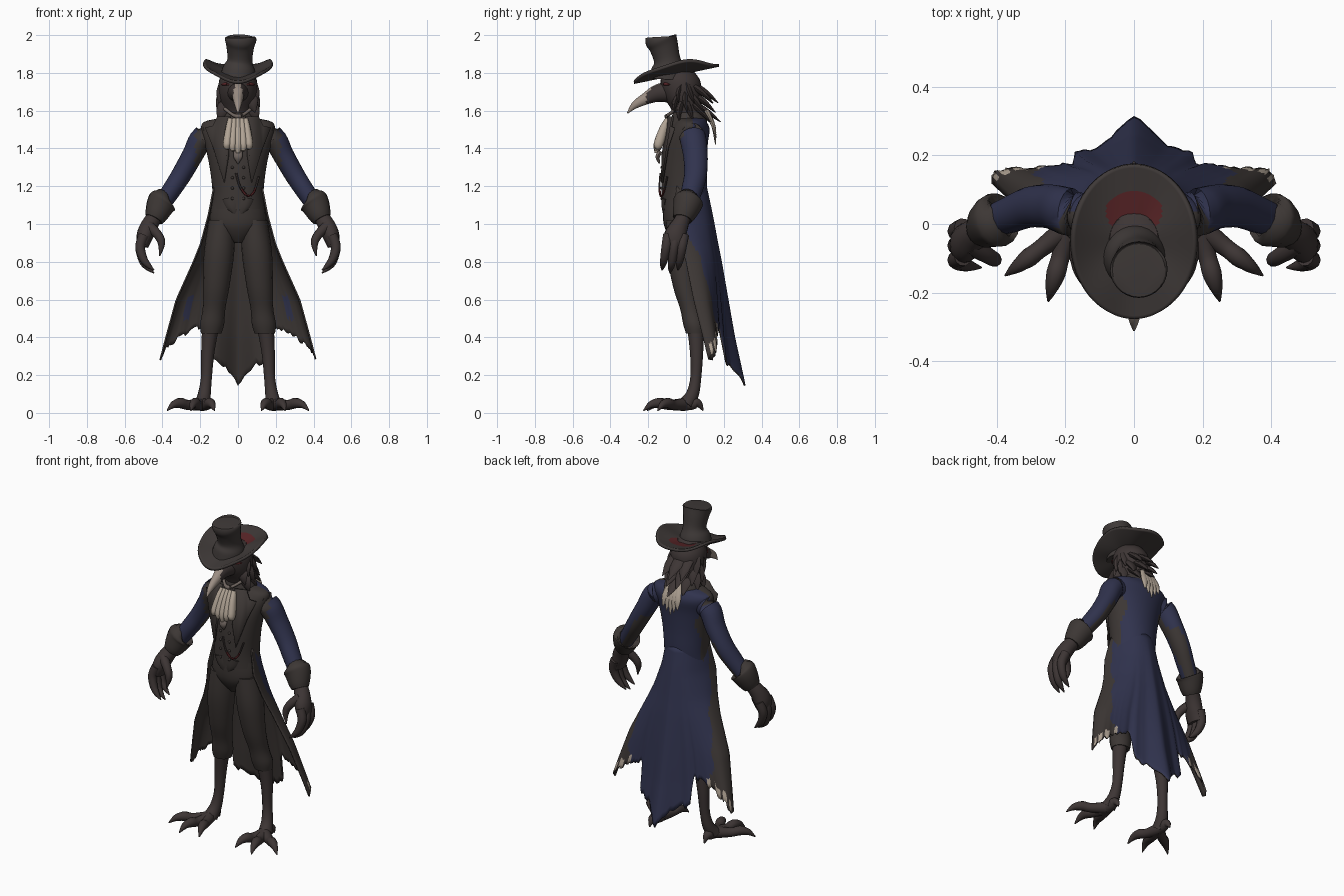
import bpy, bmesh, math, random
from mathutils import Vector

random.seed(4)
cube = bpy.data.objects.get("Cube")
if cube:
    bpy.data.objects.remove(cube, do_unlink=True)


def material(name, r, g, b):
    m = bpy.data.materials.new(name)
    m.use_nodes = True
    m.diffuse_color = (r, g, b, 1)
    node = next(n for n in m.node_tree.nodes if n.type == 'BSDF_PRINCIPLED')
    node.inputs["Base Color"].default_value = (r, g, b, 1)
    node.inputs["Roughness"].default_value = 0.9
    return m


CLOTH = material("dark_cloth", .046, .038, .035)
HAT = material("hat_felt", .049, .041, .039)
SKIN = material("dark_skin", .047, .036, .035)
BLUE = material("coat_blue", .03, .033, .076)
PALE = material("pale_linen", .44, .37, .30)
HORN = material("beak_horn", .33, .27, .23)
RED = material("dark_red", .1, .018, .02)
GREY = material("dull_metal", .16, .13, .115)


def finish(name, bm, mats, rule=None, mirror=False, recalc=True, angle=50):
    """Turn a bmesh into a smooth shaded object, with colours chosen by rule."""
    if recalc:
        bmesh.ops.recalc_face_normals(bm, faces=bm.faces)
    for f in bm.faces:
        f.smooth = True
        if rule:
            f.material_index = rule(f.calc_center_median())
    me = bpy.data.meshes.new(name)
    bm.to_mesh(me)
    bm.free()
    for m in mats:
        me.materials.append(m)
    me.set_sharp_from_angle(angle=math.radians(angle))
    ob = bpy.data.objects.new(name, me)
    bpy.context.collection.objects.link(ob)
    if mirror:
        ob.modifiers.new("mirror", 'MIRROR')
    return ob


def thicken(ob, depth, shift=0):
    s = ob.modifiers.new("thickness", 'SOLIDIFY')
    s.thickness, s.offset = depth, -1
    s.material_offset = s.material_offset_rim = shift


def smooth_path(pts, steps):
    """Catmull-Rom through tuples of any length."""
    out = []
    for i in range(len(pts) - 1):
        a, b, c, d = pts[max(i - 1, 0)], pts[i], pts[i + 1], pts[min(i + 2, len(pts) - 1)]
        for k in range(steps):
            t = k / steps
            out.append([q + .5 * t * (r - p + t * (2 * p - 5 * q + 4 * r - s + t * (3 * (q - r) + s - p)))
                        for p, q, r, s in zip(a, b, c, d)])
    return out + [list(pts[-1])]


def tube(name, stations, mats, sides=16, steps=4, level=False, **kw):
    """Loft ovals along stations of (x, y, z, radius[, second radius])."""
    rows = smooth_path([s if len(s) == 5 else (*s, s[3]) for s in stations], steps)
    bm = bmesh.new()
    rings = []
    for i, row in enumerate(rows):
        t = (Vector(rows[min(i + 1, len(rows) - 1)][:3]) - Vector(rows[max(i - 1, 0)][:3])).normalized()
        if level:
            u, v = Vector((1, 0, 0)), Vector((0, 1, 0))
        else:
            u = Vector((1, 0, 0)) if abs(t.x) < .85 else Vector((0, 1, 0))
            u = (u - t * u.dot(t)).normalized()
            v = t.cross(u)
        a, b = max(row[3], .002), max(row[4], .002)
        rings.append([bm.verts.new(Vector(row[:3]) + u * a * math.cos(w) + v * b * math.sin(w))
                      for w in (math.tau * k / sides for k in range(sides))])
    for p, q in zip(rings, rings[1:]):
        for k in range(sides):
            n = (k + 1) % sides
            bm.faces.new((p[k], p[n], q[n], q[k]))
    bm.faces.new(rings[0])
    bm.faces.new(rings[-1])
    return finish(name, bm, mats if isinstance(mats, list) else [mats], **kw)


def grid(name, nu, nv, point, mats, rule):
    bm = bmesh.new()
    v = [[bm.verts.new(point(i / nu, j / nv)) for j in range(nv + 1)] for i in range(nu + 1)]
    for i in range(nu):
        for j in range(nv):
            f = bm.faces.new((v[i][j], v[i + 1][j], v[i + 1][j + 1], v[i][j + 1]))
            f.material_index = rule((i + .5) / nu, (j + .5) / nv, f.calc_center_median())
    bmesh.ops.remove_doubles(bm, verts=bm.verts, dist=1e-5)
    return finish(name, bm, mats, recalc=False)


def table(rows, x):
    for a, b in zip(rows, rows[1:]):
        if x <= b[0]:
            t = max(0, (x - a[0]) / (b[0] - a[0]))
            return [p + (q - p) * t for p, q in zip(a[1:], b[1:])]
    return rows[-1][1:]


def ball(name, at, r, mat, **kw):
    bm = bmesh.new()
    bmesh.ops.create_icosphere(bm, subdivisions=2, radius=r)
    bmesh.ops.translate(bm, verts=bm.verts, vec=at)
    return finish(name, bm, [mat], **kw)


# Coat body, blue behind with dark flanks, and hips
tube("coat_body", [(0, -.015, 1.08, .14, .112), (0, -.01, 1.17, .135, .12), (0, -.01, 1.3, .15, .12),
                   (0, 0, 1.42, .175, .115), (0, .02, 1.5, .195, .105), (0, .025, 1.54, .18, .085),
                   (0, .02, 1.56, .1, .08)],
     [CLOTH, BLUE], sides=48, level=True,
     rule=lambda c: int(c.y > .03 + .05 * math.exp(-((c.z - 1.36) / .09) ** 2)))
tube("hips", [(0, -.01, .9, .03, .05), (0, -.012, .95, .1, .085), (0, -.015, 1.01, .148, .105),
              (0, -.012, 1.12, .138, .112)], CLOTH, sides=24, level=True)
tube("collar", [(0, .015, 1.52, .115, .1), (0, .015, 1.56, .1, .092), (0, .01, 1.59, .085, .08)],
     CLOTH, sides=24, level=True)

# Waistcoat points
for s in (-1, 1):
    tube("waistcoat_point", [(.035 * s, -.11, 1.14, .05, .02), (.025 * s, -.115, 1.09, .035, .014),
                             (.015 * s, -.115, 1.05, .006, .006)], CLOTH, sides=10)

# Coat skirt: open at the front, ragged hem, one long tail behind
EDGE = [(.15, .45, .15, .315), (.4, .385, .09, .26), (.6, .33, .04, .225), (.8, .24, 0, .19),
        (.9, .2, -.03, .17), (1.05, .16, -.07, .142), (1.2, .131, -.05, .11)]
HEM = [(0, .145), (.06, .2), (.12, .25), (.27, .29), (.32, .46), (.45, .44), (.64, .385), (.8, .35), (1, .285)]
NU = 80
ragged = [random.uniform(-.016, .016) for _ in range(NU + 1)]


def skirt_point(s, t):
    u = 2 * s - 1
    hem = table(HEM, abs(u))[0] + (ragged[round(s * NU)] if .02 < abs(u) < 1 else 0)
    z = 1.2 + (hem - 1.2) * t
    ex, ey, by = table(EDGE, z)
    w = u * math.pi / 2
    ridge = .42 * t * t
    bulge = (1 - ridge) * max(math.cos(w), 0) ** (1.1 - .65 * t) + ridge * math.exp(-(u / .13) ** 2)
    fold = -.01 * t * math.sin(abs(u) * math.pi * 4) * (1 - abs(u))
    return ex * math.sin(w), ey + (by - ey) * bulge + fold, z


def skirt_colour(s, t, c):
    u = abs(2 * s - 1)
    if t > .93 and .5 < u < .97 and math.sin(u * 40) > -.4:
        return 2
    if .53 < u < .63 and .5 < c.z < .63:
        return 3
    return int(u > .85 - .42 * max(0, t - .25) + .03 * math.sin(t * 25))


# Outer slots first, then the matching lining slots
skirt = grid("coat_skirt", NU, 30, skirt_point,
             [BLUE, CLOTH, PALE, BLUE, CLOTH, CLOTH, CLOTH, BLUE], skirt_colour)
thicken(skirt, .009, 4)

# Lapels
bm = bmesh.new()
bm.faces.new([bm.verts.new(p) for p in ((.045, -.1, 1.57), (.11, -.075, 1.57), (.135, -.085, 1.52),
                                        (.175, -.068, 1.51), (.13, -.105, 1.4), (.075, -.132, 1.22),
                                        (.06, -.13, 1.36))])
bmesh.ops.triangulate(bm, faces=bm.faces)
thicken(finish("lapels", bm, [CLOTH], mirror=True), .012)


def sleeve_colour(c):
    """Dark on the front of the shoulder and under the back of the forearm."""
    shoulder = c.x < .225 and c.y < .05
    under = c.z < 1.33 and c.y > .03 and c.z - 1.36 + 1.55 * (c.x - .24) < -.02
    return int(shoulder or under)


# Sleeves, cuffs and hands
tube("sleeves", [(.1, .03, 1.47, .05, .06), (.185, .035, 1.46, .062, .07), (.24, .05, 1.365, .056, .065),
                 (.3, .05, 1.26, .053, .06), (.355, .03, 1.175, .05, .055), (.42, .005, 1.08, .045, .045)],
     [BLUE, CLOTH], sides=20, steps=5, mirror=True, rule=sleeve_colour)
tube("cuffs", [(.392, .015, 1.125, .052), (.396, .013, 1.122, .078), (.41, .007, 1.1, .076),
               (.432, -.01, 1.05, .062), (.445, -.018, 1.025, .05)], CLOTH, mirror=True)
tube("palms", [(.43, -.005, 1.05, .038), (.465, -.03, 1.0, .045), (.492, -.055, .94, .045, .058),
               (.505, -.06, .88, .03, .052)], SKIN, mirror=True)
for i in range(3):
    y = -.105 + .042 * i
    d = .015 * (i == 1)
    tube("finger", [(.498, y + .01, .94, .028), (.518, y, .88, .026), (.503, y - .01, .82 - d, .022),
                    (.478, y - .017, .785 - d, .016), (.445, y - .022, .755 - d, .003)],
         SKIN, sides=10, mirror=True)
tube("thumb", [(.475, -.06, .99, .03), (.43, -.09, .95, .025), (.405, -.105, .9, .02), (.415, -.115, .83, .003)],
     SKIN, sides=10, mirror=True)

# Trousers, shins and clawed feet
tube("trouser_legs", [(.085, -.015, 1.02, .07, .09), (.1, -.022, .85, .08, .08), (.115, -.005, .67, .07, .064),
                      (.127, .025, .55, .06, .056), (.137, .043, .47, .064, .058), (.142, .05, .42, .054, .05)],
     CLOTH, level=True, mirror=True)
tube("shins", [(.145, .05, .46, .045), (.16, .056, .32, .035), (.167, .052, .19, .029),
               (.178, .035, .1, .034), (.19, 0, .045, .042)], SKIN, sides=12, mirror=True)
for tx, ty in ((.375, -.15), (.25, -.225), (.125, -.205), (.19, .09)):
    along = lambda k: (.19 + (tx - .19) * k, -.01 + (ty + .01) * k)
    tube("toe", [(*along(0), .045, .036), (*along(.4), .042, .027), (*along(.62), .052, .028),
                 (*along(.82), .043, .019), (*along(1), .012, .003)], SKIN, sides=10, mirror=True)

# Head, beak and narrow eyes
tube("head", [(0, .02, 1.52, .07, .07), (0, .005, 1.6, .08, .08), (0, -.02, 1.68, .1, .1),
              (0, -.03, 1.76, .1, .105), (0, -.04, 1.82, .07, .07)], SKIN, sides=24, level=True)
tube("beak", [(0, -.08, 1.7, .065, .058), (0, -.15, 1.692, .042, .047), (0, -.21, 1.665, .028, .032),
              (0, -.27, 1.63, .018, .02), (0, -.31, 1.587, .003)], [SKIN, HORN],
     steps=6, rule=lambda c: int(c.y < -.21 or (abs(c.x) < .02 and c.y < -.15 and c.z > 1.69)))
tube("eyes", [(.045, -.12, 1.737, .003), (.064, -.109, 1.741, .009), (.088, -.087, 1.738, .003)],
     RED, sides=8, mirror=True)

# Neck feathers, and a pale bunch behind
for row in range(3):
    for k in range(7):
        w = math.radians(-108 + 36 * k + 14 * (row % 2))
        z = 1.73 - .05 * row
        sx, cy = math.sin(w), math.cos(w)
        out = .03 + .055 * max(cy, 0) + random.uniform(-.012, .02)
        tube("feather", [(.065 * sx, -.01 + .06 * cy, z, .042, .02),
                         (.088 * sx, -.01 + (.08 + out * .5) * cy, z - .04, .033, .014),
                         (.108 * sx, (.085 + out) * cy, z - .09, .002)], SKIN, sides=8, steps=3)
for k in range(-2, 3):
    tube("pale_feather", [(.012 * k, .108, 1.6, .02, .012), (.021 * k, .145, 1.52, .023, .011),
                          (.025 * k, .157, 1.42 + .02 * abs(k), .003)], PALE, sides=8)

# Pleated neckcloth, neck chain, pin, buttons and watch chain
for k in range(-2, 3):
    tube("neckcloth_pleat", [(.02 * k, -.095, 1.555, .014, .016), (.024 * k, -.12, 1.5, .02, .024),
                             (.029 * k, -.147, 1.42, .022, .026), (.027 * k, -.157, 1.375 + .012 * abs(k), .009)],
         PALE, sides=10)
tube("neck_chain", [(-.07, -.05, 1.61, .009), (-.03, -.09, 1.58, .009), (0, -.102, 1.57, .013),
                    (.03, -.09, 1.58, .009), (.07, -.05, 1.61, .009)], GREY, sides=8)
tube("pin", [(0, -.135, 1.385, .022, .012), (0, -.15, 1.355, .024, .012), (0, -.14, 1.32, .004)],
     GREY, sides=10)
for k in range(4):
    ball("button", (.03, -.128, 1.3 - .055 * k), .008, CLOTH, mirror=True)
tube("watch_chain", [(-.01, -.135, 1.27, .006), (.01, -.14, 1.2, .006), (.05, -.135, 1.15, .007),
                     (.085, -.118, 1.17, .006), (.11, -.1, 1.25, .006)], [SKIN, RED],
     sides=6, rule=lambda c: int(c.z < 1.19))


# Hat: curled tilted brim with a red patch, and a flared crown
def brim_point(r, w):
    r = .15 + .85 * r
    x, y = .178 * r * math.cos(w * math.tau), .225 * r * math.sin(w * math.tau)
    wave = .005 * math.sin(5 * w * math.tau) * r
    return x, y - .052, 1.803 + .18 * y + .058 * (x / .178) ** 2 + wave


brim = grid("hat_brim", 20, 72, brim_point, [HAT, RED, HAT, HAT],
            lambda r, w, c: int((c.x / .084) ** 2 + ((c.y - .035) / .057) ** 2 < 1))
thicken(brim, .016, 2)
tube("hat_crown", [(0, -.095, 1.775, .095, .095), (.005, -.095, 1.825, .085, .088), (.01, -.1, 1.87, .066, .07),
                   (.012, -.118, 1.94, .074, .077), (.014, -.132, 1.977, .084, .085),
                   (.014, -.134, 1.989, .077, .077)], HAT, sides=28, angle=40)
